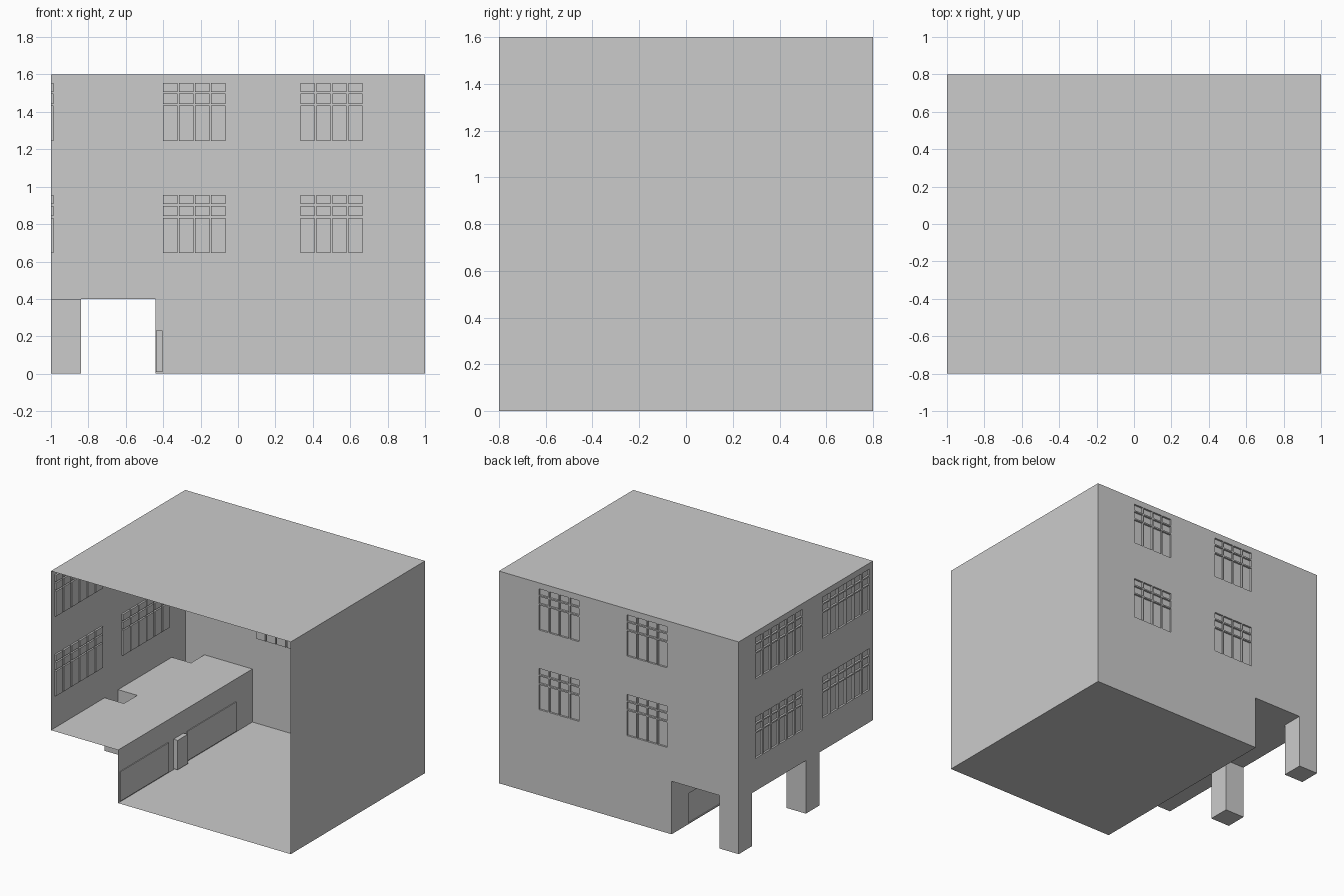
import bpy, bmesh
from mathutils import Vector

if "Cube" in bpy.data.objects:
    bpy.data.objects.remove(bpy.data.objects["Cube"])

X, Y, Z = Vector((1, 0, 0)), Vector((0, 1, 0)), Vector((0, 0, 1))


def finish(name, bm):
    me = bpy.data.meshes.new(name)
    bm.to_mesh(me)
    bm.free()
    ob = bpy.data.objects.new(name, me)
    bpy.context.collection.objects.link(ob)
    return ob


def sheet(name, origin, U, V, u_span, v_span, recesses=(), holes=()):
    """Single-sided wall cut on a grid; recesses are (u0, u1, v0, v1, depth) pushed inward."""
    us, vs = set(u_span), set(v_span)
    for r in list(recesses) + list(holes):
        us.update(r[0:2])
        vs.update(r[2:4])
    us, vs = sorted(us), sorted(vs)
    inward = U.cross(V)
    bm = bmesh.new()
    grid = [[bm.verts.new(origin + U * u + V * v) for v in vs] for u in us]
    pushed = []
    for i in range(len(us) - 1):
        for j in range(len(vs) - 1):
            cu, cv = (us[i] + us[i + 1]) / 2, (vs[j] + vs[j + 1]) / 2
            inside = lambda r: r[0] < cu < r[1] and r[2] < cv < r[3]
            if any(inside(h) for h in holes):
                continue
            f = bm.faces.new((grid[i][j], grid[i][j + 1], grid[i + 1][j + 1], grid[i + 1][j]))
            pushed += [(f, r[4]) for r in recesses if inside(r)]
    for f, depth in pushed:
        new = bmesh.ops.extrude_discrete_faces(bm, faces=[f])["faces"]
        bmesh.ops.translate(bm, verts=new[0].verts, vec=inward * depth)
    loose = [v for v in bm.verts if not v.link_faces]
    bmesh.ops.delete(bm, geom=loose, context='VERTS')
    return finish(name, bm)


def window_panes(u0, u1, columns, gap=0.009, depth=0.014):
    """Panes of one window column stack, repeated on both upper storeys."""
    w = (u1 - u0 - gap * (columns - 1)) / columns
    rows = [(0.645, 0.833), (0.843, 0.897), (0.907, 0.955)]
    panes = []
    for storey in (0, 0.6):
        for c in range(columns):
            a = round(u0 + c * (w + gap), 5)
            for lo, hi in rows:
                panes.append((a, round(a + w, 5), lo + storey, hi + storey, depth))
    return panes


PW = -0.44                                   # passage wall position
PILLARS = [(-0.16, 0.0), (0.64, 0.8)]        # pillar y spans

# Plain outer shell (front stays open)
sheet("roof", Z * 1.6, Y, X, (-0.8, 0.8), (-1, 1))
sheet("floor", Vector(), X, Y, (PW, 1), (-0.8, 0.8))
sheet("right_wall", X, Z, Y, (0, 1.6), (-0.8, 0.8))

# Windowed walls
sheet("back_wall", Y * 0.8, X, Z, (-1, 1), (0, 1.6),
      window_panes(-0.4, -0.067, 4) + window_panes(0.333, 0.666, 4),
      [(-1, PW, 0, 0.4)])
sheet("left_wall", -X, Y, Z, (-0.8, 0.8), (0.4, 1.6),
      window_panes(-0.76, -0.2, 6) + window_panes(0.04, 0.6, 6))

# Open passage: shop wall with door and display windows, ceiling with pillar openings
sheet("passage_wall", X * PW, Y, Z, (-0.8, 0.8), (0, 0.4),
      [(-0.78, -0.2, 0.008, 0.23, 0.006),
       (-0.14, -0.02, 0.008, 0.23, 0.035),
       (0.02, 0.6, 0.008, 0.23, 0.006)])
sheet("passage_ceiling", Z * 0.4, X, Y, (-1, PW), (-0.8, 0.8),
      holes=[(-1, -0.84, a, b) for a, b in PILLARS])

# Hollow pillars, open at the top
for n, (a, b) in enumerate(PILLARS):
    bm = bmesh.new()
    bmesh.ops.create_cube(bm, size=1)
    for v in bm.verts:
        v.co = Vector((-0.92 + v.co.x * 0.16, (a + b) / 2 + v.co.y * (b - a), 0.2 + v.co.z * 0.4))
    bm.normal_update()
    top = [f for f in bm.faces if f.normal.z > 0.9]
    bmesh.ops.delete(bm, geom=top, context='FACES_ONLY')
    finish("pillar_%d" % (n + 1), bm)
